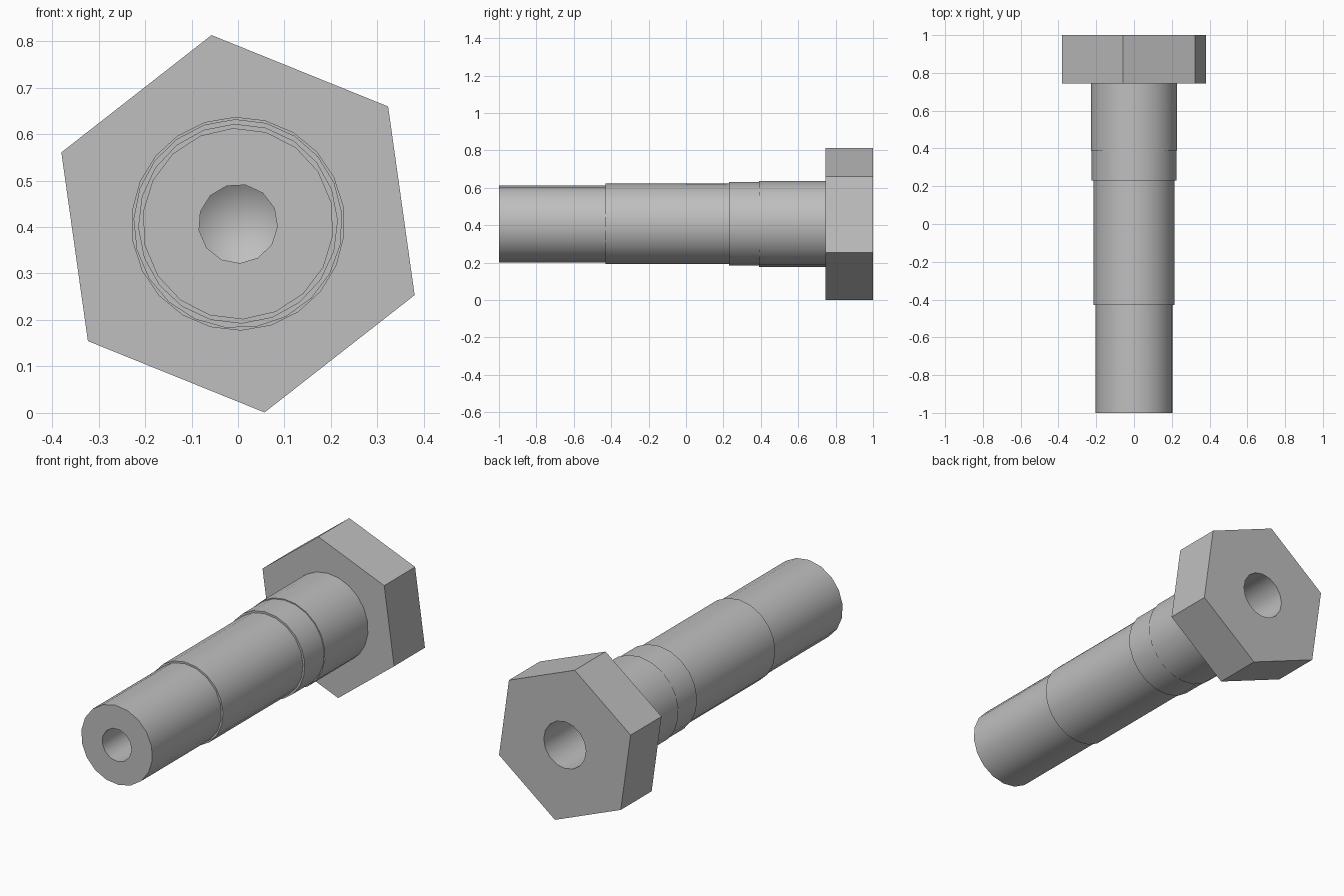
import bpy, bmesh
from math import sin, cos, radians, tau

old = bpy.data.objects.get("Cube")
if old:
    bpy.data.objects.remove(old, do_unlink=True)

steel = bpy.data.materials.new("grey steel")
GREY = (0.52, 0.52, 0.52, 1)
steel.diffuse_color = GREY
steel.use_nodes = True
steel.node_tree.nodes["Principled BSDF"].inputs["Base Color"].default_value = GREY

AXIS_Z = 0.407


def make_ring(bm, y, radius, sides, turn):
    """Closed polygon around the bolt axis; zero radius gives a single point."""
    if radius == 0:
        return [bm.verts.new((0, y, AXIS_Z))], []
    verts = []
    for i in range(sides):
        a = radians(turn) + tau * i / sides
        verts.append(bm.verts.new((radius * sin(a), y, AXIS_Z + radius * cos(a))))
    edges = [bm.edges.new((verts[i - 1], verts[i])) for i in range(sides)]
    return verts, edges


def turned_part(name, rings):
    """Join successive rings: flat shoulders share y, walls share a side count."""
    bm = bmesh.new()
    made = [make_ring(bm, *r) for r in rings]
    for k in range(len(rings) - 1):
        (va, ea), (vb, eb) = made[k], made[k + 1]
        n = len(va)
        if rings[k][0] == rings[k + 1][0]:
            bmesh.ops.triangle_fill(bm, use_beauty=True, edges=ea + eb, normal=(0, 1, 0))
        elif len(vb) == 1:
            for i in range(n):
                bm.faces.new((va[i - 1], va[i], vb[0]))
        else:
            for i in range(n):
                bm.faces.new((va[i - 1], va[i], vb[i], vb[i - 1]))
    bmesh.ops.recalc_face_normals(bm, faces=bm.faces[:])
    mesh = bpy.data.meshes.new(name)
    bm.to_mesh(mesh)
    bm.free()
    mesh.materials.append(steel)
    obj = bpy.data.objects.new(name, mesh)
    bpy.context.collection.objects.link(obj)
    bpy.ops.object.select_all(action="DESELECT")
    obj.select_set(True)
    bpy.context.view_layer.objects.active = obj
    bpy.ops.object.shade_smooth_by_angle(angle=radians(32))
    return obj


# Hexagonal head with a blind bore in its back face
turned_part("hex_head", [
    (0.745, 0.23, 22, -1.6),
    (0.745, 0.41, 6, -8),
    (1.0, 0.41, 6, -8),
    (1.0, 0.122, 16, 0),
    (0.4, 0.122, 16, 0),
    (0.33, 0, 0, 0),
])

# Stepped shank with a smaller blind bore in its front end
steps = [(0.745, 0.39, 0.23, 22, -1.6), (0.39, 0.23, 0.225, 21, -1.6),
         (0.23, -0.43, 0.215, 20, -2), (-0.43, -1.0, 0.206, 18, -3)]
profile = []
for back, front, radius, sides, turn in steps:
    profile += [(back, radius, sides, turn), (front, radius, sides, turn)]
profile += [(-1.0, 0.085, 13, 11), (-0.5, 0.085, 13, 11), (-0.44, 0, 0, 0)]
turned_part("stepped_shank", profile)
